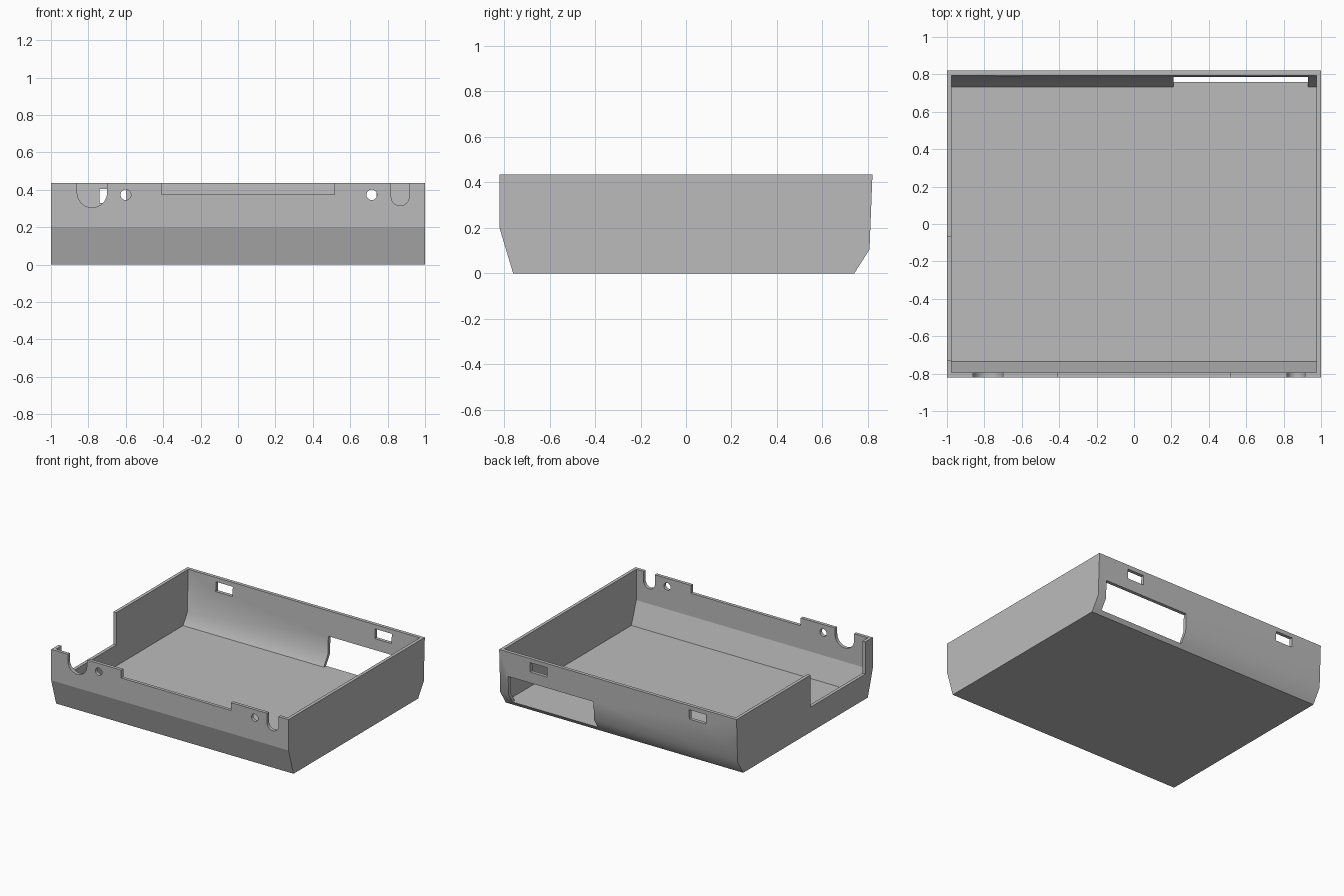
import bpy, bmesh, math
from mathutils import Vector

cube = bpy.data.objects.get("Cube")
if cube:
    bpy.data.objects.remove(cube, do_unlink=True)

grey = bpy.data.materials.new("plain grey")
grey.use_nodes = True
colour = (0.5, 0.5, 0.5, 1)
grey.diffuse_color = colour
grey.node_tree.nodes["Principled BSDF"].inputs["Base Color"].default_value = colour


def prism(bm, points, sweep):
    """Closed outline swept along a vector."""
    face = bm.faces.new([bm.verts.new(p) for p in points])
    ext = bmesh.ops.extrude_face_region(bm, geom=[face])["geom"]
    verts = [g for g in ext if isinstance(g, bmesh.types.BMVert)]
    bmesh.ops.translate(bm, verts=verts, vec=Vector(sweep))


def finish(bm, name):
    bmesh.ops.recalc_face_normals(bm, faces=bm.faces)
    mesh = bpy.data.meshes.new(name)
    bm.to_mesh(mesh)
    bm.free()
    mesh.materials.append(grey)
    obj = bpy.data.objects.new(name, mesh)
    bpy.context.collection.objects.link(obj)
    return obj


def side_prism(name, profile, half_width):
    bm = bmesh.new()
    prism(bm, [(-half_width, y, z) for y, z in profile], (2 * half_width, 0, 0))
    return finish(bm, name)


def wall_cut(bm, outline, y):
    """Opening through a wall, drawn in x and z and cut along y."""
    prism(bm, [(x, y, z) for x, z in outline], (0, 0.2, 0))


def rect(x0, x1, z0, z1):
    return [(x0, z0), (x1, z0), (x1, z1), (x0, z1)]


def arc(cx, cz, r, start, end, steps):
    angles = [start + (end - start) * i / steps for i in range(steps + 1)]
    return [(cx + r * math.cos(a), cz + r * math.sin(a)) for a in angles]


TOP, ABOVE, FLOOR = 0.435, 0.6, 0.03
FRONT, BACK = -0.91, 0.7

# Tray body and its hollow
tray = side_prism("tray", [(-0.82, TOP), (-0.82, 0.2), (-0.76, 0), (0.74, 0),
                           (0.807, 0.105), (0.82, TOP)], 1)
hollow = side_prism("hollow_cutter", [(-0.795, ABOVE), (-0.795, 0.2), (-0.735, FLOOR),
                                      (0.732, FLOOR), (0.782, 0.11), (0.8, ABOVE)], 0.975)

bm = bmesh.new()
# Front wall: shallow step, two U notches, two round holes
wall_cut(bm, rect(-0.41, 0.515, 0.375, ABOVE), FRONT)
for cx, cz, r in ((-0.78, 0.385, 0.08), (0.867, 0.363, 0.048)):
    wall_cut(bm, arc(cx, cz, r, math.pi, 2 * math.pi, 16)
             + [(cx + r, ABOVE), (cx - r, ABOVE)], FRONT)
for cx in (-0.6, 0.715):
    wall_cut(bm, arc(cx, 0.373, 0.028, 0, 2 * math.pi, 32)[:-1], FRONT)
# Back wall: two latch slots and the large window
for side in (-1, 1):
    wall_cut(bm, rect(side * 0.67 - 0.071, side * 0.67 + 0.071, 0.33, 0.403), BACK)
wall_cut(bm, rect(0.21, 0.93, FLOOR, 0.245), BACK)
# Side wall: long notch
prism(bm, [(-1.1, y, z) for y, z in rect(-0.73, -0.07, 0.19, ABOVE)], (0.2, 0, 0))
openings = finish(bm, "openings_cutter")

# Cut the tray, then drop the cutters
bpy.context.view_layer.objects.active = tray
for cutter in (hollow, openings):
    mod = tray.modifiers.new(cutter.name, "BOOLEAN")
    mod.operation, mod.solver, mod.object = "DIFFERENCE", "EXACT", cutter
    bpy.ops.object.modifier_apply(modifier=mod.name)
    bpy.data.objects.remove(cutter, do_unlink=True)

# Smooth the back curve and round cuts, keep the front crease sharp
bm = bmesh.new()
bm.from_mesh(tray.data)
for f in bm.faces:
    f.smooth = True
for e in bm.edges:
    limit = 0.62 if e.verts[0].co.y > 0 else 0.25
    e.smooth = len(e.link_faces) == 2 and e.calc_face_angle() < limit
bm.to_mesh(tray.data)
bm.free()
